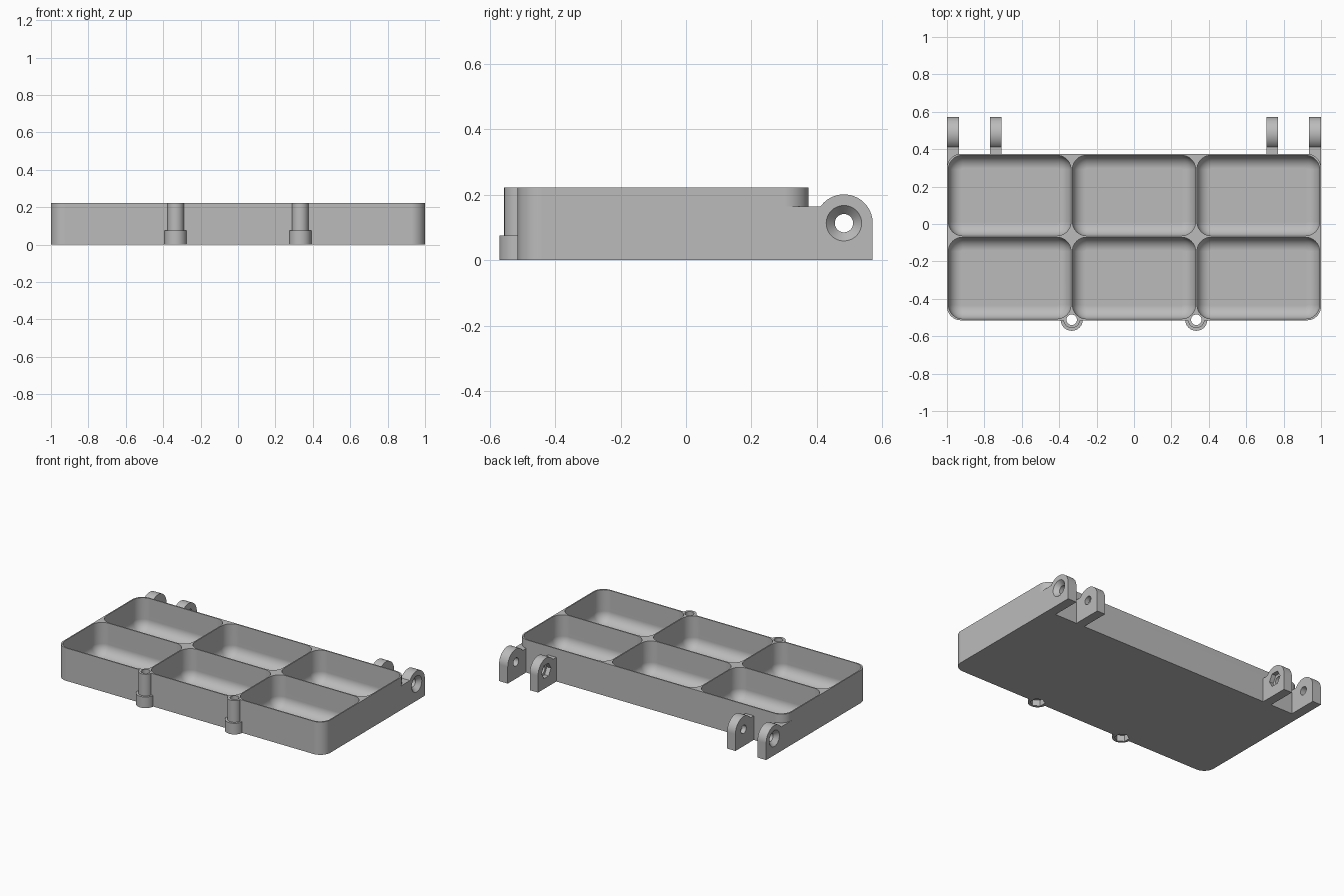
import bpy, bmesh
from math import sin, cos, pi, radians
from mathutils import Matrix

cube = bpy.data.objects.get("Cube")
if cube:
    bpy.data.objects.remove(cube)

grey = bpy.data.materials.new("plain grey")
grey.use_nodes = True
colour = (0.5, 0.5, 0.5, 1)
grey.diffuse_color = colour
grey.node_tree.nodes["Principled BSDF"].inputs["Base Color"].default_value = colour

# Main sizes
TOP, BACK, FRONT = 0.222, 0.375, -0.515
DIVIDE_X, DIVIDE_Y = 0.333, -0.067
WALL, CORNER, FILLET = 0.008, 0.075, 0.07
HINGE_Y, HINGE_Z, HINGE_R = 0.483, 0.113, 0.088


def rounded_rect(x0, x1, y0, y1, r, steps=10):
    """Outline of a rectangle with round corners, counterclockwise."""
    corners = [(x1 - r, y1 - r), (x0 + r, y1 - r), (x0 + r, y0 + r), (x1 - r, y0 + r)]
    return [(cx + r * cos((q + i / steps) * pi / 2), cy + r * sin((q + i / steps) * pi / 2))
            for q, (cx, cy) in enumerate(corners) for i in range(steps + 1)]


def loft(name, rings):
    """Closed solid through matching rings of 3D points."""
    bm = bmesh.new()
    loops = [[bm.verts.new(p) for p in ring] for ring in rings]
    for a, b in zip(loops, loops[1:]):
        for i in range(len(a)):
            j = (i + 1) % len(a)
            bm.faces.new((a[i], a[j], b[j], b[i]))
    bm.faces.new(loops[0][::-1])
    bm.faces.new(loops[-1])
    bmesh.ops.recalc_face_normals(bm, faces=bm.faces)
    return finish(name, bm)


def cylinder(name, centre, r1, r2, depth, sides=48, along_x=False):
    """Cylinder, cone or hex prism along z or x."""
    turn = Matrix.Rotation(pi / 2, 4, 'Y') if along_x else Matrix.Identity(4)
    bm = bmesh.new()
    bmesh.ops.create_cone(bm, cap_ends=True, segments=sides, radius1=r1, radius2=r2,
                          depth=depth, matrix=Matrix.Translation(centre) @ turn)
    return finish(name, bm)


def finish(name, bm):
    mesh = bpy.data.meshes.new(name)
    bm.to_mesh(mesh)
    bm.free()
    mesh.materials.append(grey)
    obj = bpy.data.objects.new(name, mesh)
    bpy.context.collection.objects.link(obj)
    return obj


def combine(target, part, operation):
    """Apply a boolean and remove the helper part."""
    bpy.context.view_layer.objects.active = target
    mod = target.modifiers.new(operation, 'BOOLEAN')
    mod.operation, mod.object, mod.solver = operation, part, 'EXACT'
    bpy.ops.object.modifier_apply(modifier=mod.name)
    bpy.data.objects.remove(part)


# Tray block
outline = rounded_rect(-1, 1, FRONT, BACK, CORNER)
tray = loft("compartment_tray", [[(x, y, z) for x, y in outline] for z in (0, TOP)])

# Hinge lugs: flat foot reaching into the tray, round top
arc = [(HINGE_Y + HINGE_R * cos(radians(a)), HINGE_Z + HINGE_R * sin(radians(a)))
       for a in range(0, 146, 5)]
profile = [(0.3, 0), (HINGE_Y + HINGE_R, 0)] + arc + [(0.3, arc[-1][1])]
for side in (-1, 1):
    for inner, outer in ((0.935, 1), (0.708, 0.77)):
        lug = loft("hinge_lug", [[(side * x, y, z) for y, z in profile]
                                 for x in (inner, outer)])
        combine(tray, lug, 'UNION')

# Screw bosses with a wider foot
for x in (-DIVIDE_X, DIVIDE_X):
    for radius, height in ((0.044, TOP), (0.059, 0.075)):
        boss = cylinder("screw_boss", (x, FRONT + 0.003, height / 2), radius, radius, height)
        combine(tray, boss, 'UNION')

# Six compartments with filleted floors
xs = (-1, -DIVIDE_X, DIVIDE_X, 1)
ys = (FRONT, DIVIDE_Y, BACK)
for i in range(3):
    for j in range(2):
        x0 = xs[i] + (WALL if i == 0 else WALL / 2)
        x1 = xs[i + 1] - (WALL if i == 2 else WALL / 2)
        y0 = ys[j] + (WALL if j == 0 else WALL / 2)
        y1 = ys[j + 1] - (WALL if j == 1 else WALL / 2)
        levels = [(0, TOP + 0.05)]
        for k in range(11):
            t = k / 10 * pi / 2
            levels.append((FILLET * (1 - cos(t)), WALL + FILLET * (1 - sin(t))))
        rings = [[(x, y, z) for x, y in
                  rounded_rect(x0 + d, x1 - d, y0 + d, y1 - d, CORNER - d)]
                 for d, z in levels]
        combine(tray, loft("compartment", rings), 'DIFFERENCE')

# Screw holes with hexagonal nut pockets underneath
for x in (-DIVIDE_X, DIVIDE_X):
    y = FRONT + 0.003
    combine(tray, cylinder("screw_hole", (x, y, 0.1), 0.028, 0.028, 0.5), 'DIFFERENCE')
    combine(tray, cylinder("nut_pocket", (x, y, 0), 0.046, 0.046, 0.08, 6), 'DIFFERENCE')

# Hinge pin holes, outer countersinks and inner hex pockets
for side in (-1, 1):
    def at(x):
        return (side * x, HINGE_Y, HINGE_Z)
    combine(tray, cylinder("pin_hole", at(0.85), 0.028, 0.028, 0.5, 48, True), 'DIFFERENCE')
    wide, narrow = 0.056, 0.026
    ends = (narrow, wide) if side > 0 else (wide, narrow)
    combine(tray, cylinder("countersink", at(0.9855), *ends, 0.033, 48, True), 'DIFFERENCE')
    combine(tray, cylinder("hex_pocket", at(0.708), 0.05, 0.05, 0.06, 6, True), 'DIFFERENCE')

# Smooth round surfaces, keep edges crisp
for o in bpy.context.selected_objects:
    o.select_set(False)
tray.select_set(True)
bpy.context.view_layer.objects.active = tray
bpy.ops.object.shade_smooth_by_angle(angle=radians(30))
weighted = tray.modifiers.new("weighted normals", 'WEIGHTED_NORMAL')
weighted.keep_sharp = True
